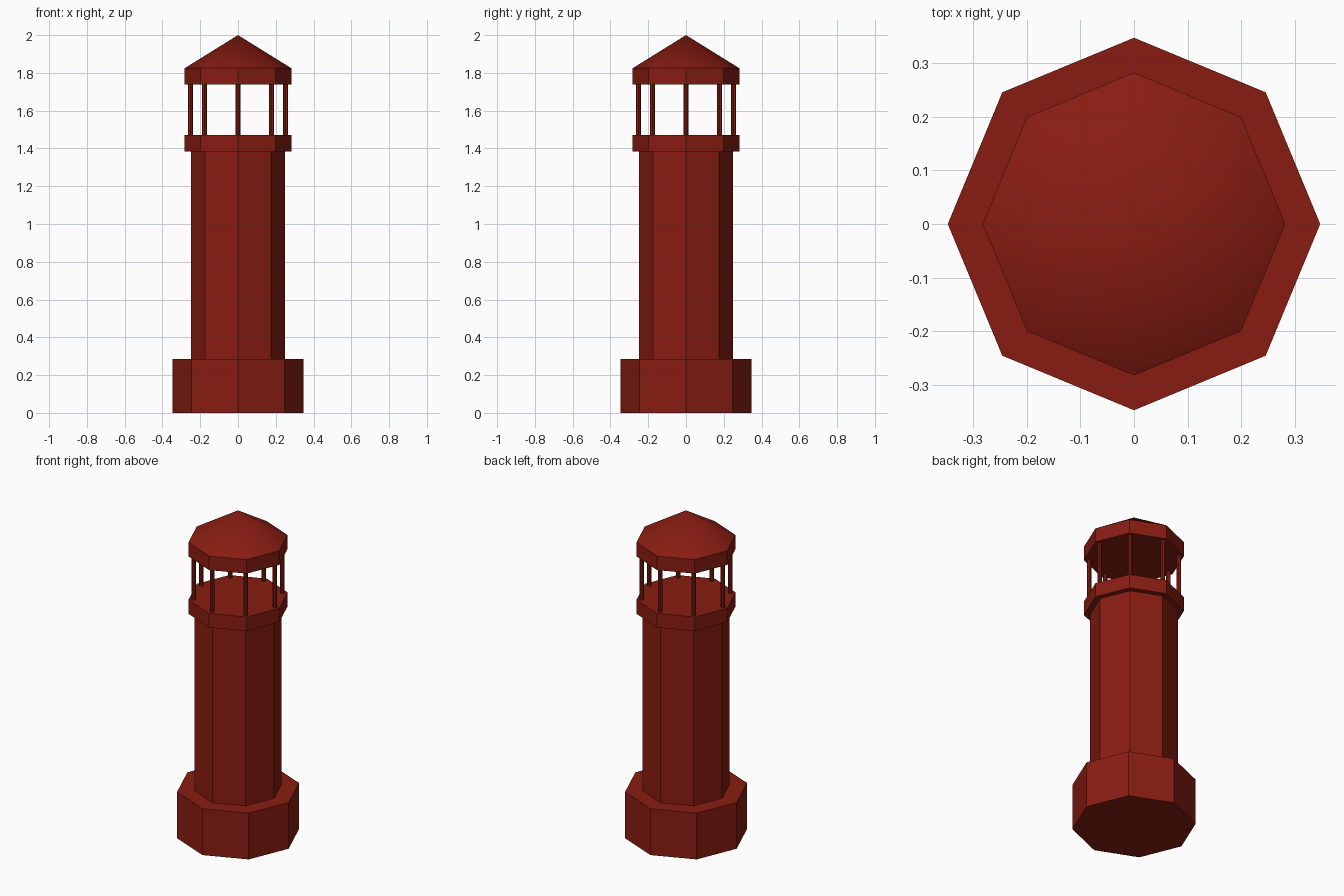
import bpy, bmesh
from math import cos, sin, tau, radians

if "Cube" in bpy.data.objects:
    bpy.data.objects.remove(bpy.data.objects["Cube"])

SIDES = 8
red = bpy.data.materials.new("dark_red")
red.diffuse_color = (0.25, 0.012, 0.006, 1)
red.use_nodes = True
red.node_tree.nodes["Principled BSDF"].inputs["Base Color"].default_value = red.diffuse_color


def lathe(name, profile, center=(0, 0)):
    """Closed octagonal solid from (radius, z) rings; radius 0 makes a tip."""
    bm = bmesh.new()
    rings = []
    for r, z in profile:
        n = SIDES if r > 0 else 1
        rings.append([bm.verts.new((r * cos(tau * i / SIDES), r * sin(tau * i / SIDES), z))
                      for i in range(n)])
    for a, b in zip(rings, rings[1:]):
        for i in range(SIDES):
            j = (i + 1) % SIDES
            bm.faces.new((a[i], a[j], b[0]) if len(b) == 1 else (a[i], a[j], b[j], b[i]))
    bm.faces.new(rings[0][::-1])
    if len(rings[-1]) > 1:
        bm.faces.new(rings[-1])
    mesh = bpy.data.meshes.new(name)
    bm.to_mesh(mesh)
    bm.free()
    mesh.materials.append(red)
    obj = bpy.data.objects.new(name, mesh)
    obj.location = (center[0], center[1], 0)
    bpy.context.collection.objects.link(obj)
    return obj


# Base, tower shaft and gallery floor
lathe("base", [(0.347, 0), (0.347, 0.286)])
lathe("tower_shaft", [(0.248, 0.286), (0.248, 1.383)])
lathe("gallery_floor", [(0.282, 1.383), (0.282, 1.47)])

# Thin posts at the eight corners
for k in range(SIDES):
    a = tau * k / SIDES
    lathe(f"post_{k + 1}", [(0.013, 1.47), (0.013, 1.738)], (0.252 * cos(a), 0.252 * sin(a)))

# Roof: vertical rim with a smooth-shaded cone
roof = lathe("roof", [(0.282, 1.738), (0.282, 1.825), (0, 2.0)])
bpy.context.view_layer.objects.active = roof
roof.select_set(True)
bpy.ops.object.shade_smooth_by_angle(angle=radians(30))
